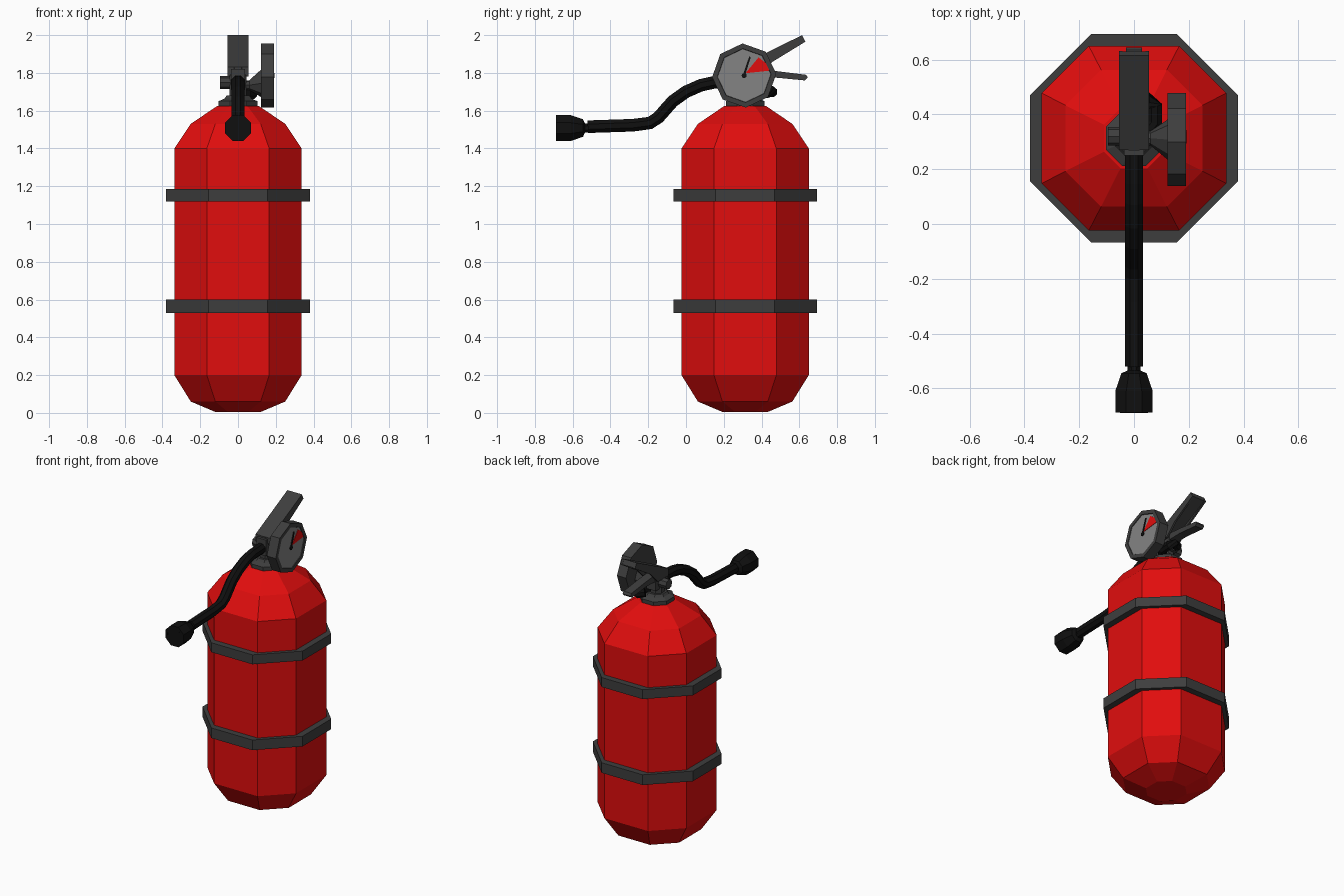
import bpy, bmesh, math
from mathutils import Vector

if "Cube" in bpy.data.objects:
    bpy.data.objects.remove(bpy.data.objects["Cube"])

CY = 0.313  # body axis


def material(name, rgb):
    m = bpy.data.materials.new(name)
    m.diffuse_color = (*rgb, 1)
    m.use_nodes = True
    m.node_tree.nodes["Principled BSDF"].inputs["Base Color"].default_value = m.diffuse_color
    return m


RED = material("red_paint", (0.75, 0.004, 0.004))
GREY = material("dark_grey", (0.048, 0.048, 0.048))
BLACK = material("black_rubber", (0.005, 0.005, 0.005))
DIAL = material("dial_grey", (0.23, 0.23, 0.23))


def finish(name, bm, mat):
    bmesh.ops.recalc_face_normals(bm, faces=bm.faces)
    me = bpy.data.meshes.new(name)
    bm.to_mesh(me)
    bm.free()
    me.materials.append(mat)
    ob = bpy.data.objects.new(name, me)
    bpy.context.collection.objects.link(ob)
    return ob


def loft(name, rings, mat):
    """Skin between equal-sized rings of points and cap both ends."""
    bm = bmesh.new()
    rows = [[bm.verts.new(p) for p in r] for r in rings]
    n = len(rows[0])
    for a, b in zip(rows, rows[1:]):
        for i in range(n):
            j = (i + 1) % n
            bm.faces.new((a[i], a[j], b[j], b[i]))
    bm.faces.new(rows[0])
    bm.faces.new(rows[-1])
    return finish(name, bm, mat)


def octagon(z, apothem, ratio=0.45):
    """Octagon around the body axis; ratio is half a flat over the apothem."""
    a, b = apothem, apothem * ratio
    pts = [(a, -b), (a, b), (b, a), (-b, a), (-a, b), (-a, -b), (-b, -a), (b, -a)]
    return [(x, CY + y, z) for x, y in pts]


def disc_x(x, r, y, z, n=8, turn=0.0):
    return [(x, y + r * math.cos(turn + math.tau * i / n),
             z + r * math.sin(turn + math.tau * i / n)) for i in range(n)]


def tube(name, points, radii, mat, n=8):
    """Round section swept along a path."""
    pts = [Vector(p) for p in points]
    rings = []
    side = Vector((1, 0, 0))
    for i, p in enumerate(pts):
        t = pts[min(i + 1, len(pts) - 1)] - pts[max(i - 1, 0)]
        t.normalize()
        ref = side if abs(t.x) < 0.8 else Vector((0, 0, 1))
        u = (ref - t * ref.dot(t)).normalized()
        v = t.cross(u)
        r = radii[i] if isinstance(radii, list) else radii
        rings.append([p + r * (u * math.cos(a) + v * math.sin(a))
                      for a in [math.tau * (k + 0.5) / n for k in range(n)]])
    return loft(name, rings, mat)


def side_prism(name, profile, x0, x1, mat):
    """Outline in the y-z plane, extruded along x."""
    return loft(name, [[(x, y, z) for y, z in profile] for x in (x0, x1)], mat)


# Cylinder body
loft("tank", [octagon(z, a, q) for z, a, q in (
    (0.005, 0.12, 0.45), (0.06, 0.25, 0.48), (0.2, 0.337, 0.49), (1.4, 0.337, 0.49),
    (1.53, 0.25, 0.48), (1.625, 0.11, 0.45))], RED)

# Straps
for name, lo, hi in (("lower_strap", 0.53, 0.6), ("upper_strap", 1.12, 1.185)):
    loft(name, [octagon(lo, 0.38, 0.41), octagon(hi, 0.38, 0.41)], GREY)

# Neck collar and valve
loft("neck_collar", [octagon(z, a, 0.414) for z, a in
                     ((1.6, 0.102), (1.65, 0.102), (1.665, 0.07), (1.68, 0.06))], GREY)
loft("valve_post", [octagon(1.66, 0.045, 0.414), octagon(1.83, 0.045, 0.414)], GREY)
side_prism("valve_block", [(0.25, 1.71), (0.38, 1.71), (0.38, 1.82), (0.25, 1.82)],
           -0.036, 0.036, GREY)
loft("valve_knob", [disc_x(-0.095, 0.034, 0.32, 1.75), disc_x(0, 0.034, 0.32, 1.75)], GREY)

# Squeeze lever: channel with a top plate and two side flanges
side_prism("top_lever", [(0.27, 1.83), (0.615, 2.0), (0.63, 1.967), (0.285, 1.79),
                         (0.27, 1.79)], -0.042, 0.042, GREY)
for s, side in ((-1, "left"), (1, "right")):
    side_prism(side + "_lever_flange",
               [(0.27, 1.83), (0.615, 2.0), (0.632, 1.965), (0.46, 1.86),
                (0.38, 1.78), (0.27, 1.78)], s * 0.042, s * 0.055, GREY)

# Carrying handle
side_prism("carry_handle", [(0.3, 1.825), (0.475, 1.81), (0.635, 1.79), (0.645, 1.775),
                            (0.63, 1.76), (0.475, 1.775), (0.3, 1.77)], -0.03, 0.03, GREY)

# Pressure gauge
GY, GZ, TURN = 0.308, 1.786, math.radians(3)
loft("gauge_stem", [disc_x(0.02, 0.026, 0.313, 1.735), disc_x(0.06, 0.026, 0.313, 1.735),
                    disc_x(0.125, 0.075, GY, 1.745)], GREY)
loft("gauge_case", [disc_x(x, r, GY, GZ, 8, TURN) for x, r in
                    ((0.122, 0.17), (0.19, 0.17), (0.19, 0.143), (0.182, 0.14))], GREY)
loft("gauge_face", [disc_x(x, 0.141, GY, GZ, 8, TURN) for x in (0.18, 0.186)], DIAL)
side_prism("gauge_red_zone", [(0.315, 1.798), (0.442, 1.812), (0.432, 1.845), (0.384, 1.882)],
           0.184, 0.189, RED)
side_prism("gauge_needle", [(0.3, 1.786), (0.312, 1.784), (0.343, 1.884), (0.335, 1.888)],
           0.184, 0.191, BLACK)
loft("needle_hub", [disc_x(x, 0.014, GY, GZ) for x in (0.184, 0.192)], BLACK)

# Discharge hose and its rear bend
tube("hose", [(0, 0.27, 1.755), (0, 0.15, 1.75), (0, 0.08, 1.735), (0, 0.0, 1.7),
              (0, -0.07, 1.65), (0, -0.11, 1.605), (0, -0.145, 1.565), (0, -0.19, 1.535),
              (0, -0.28, 1.523), (0, -0.52, 1.515)], 0.036, BLACK)
tube("rear_hose_bend", [(0.01, 0.43, 1.71), (0.05, 0.455, 1.7), (0.075, 0.43, 1.695),
                        (0.075, 0.37, 1.69), (0.045, 0.33, 1.69)], 0.03, BLACK)

# Nozzle with a recessed mouth
tube("nozzle", [(0, y, 1.508) for y in (-0.5, -0.535, -0.545, -0.61, -0.688, -0.689, -0.64)],
     [0.026, 0.026, 0.05, 0.074, 0.074, 0.056, 0.045], BLACK)
